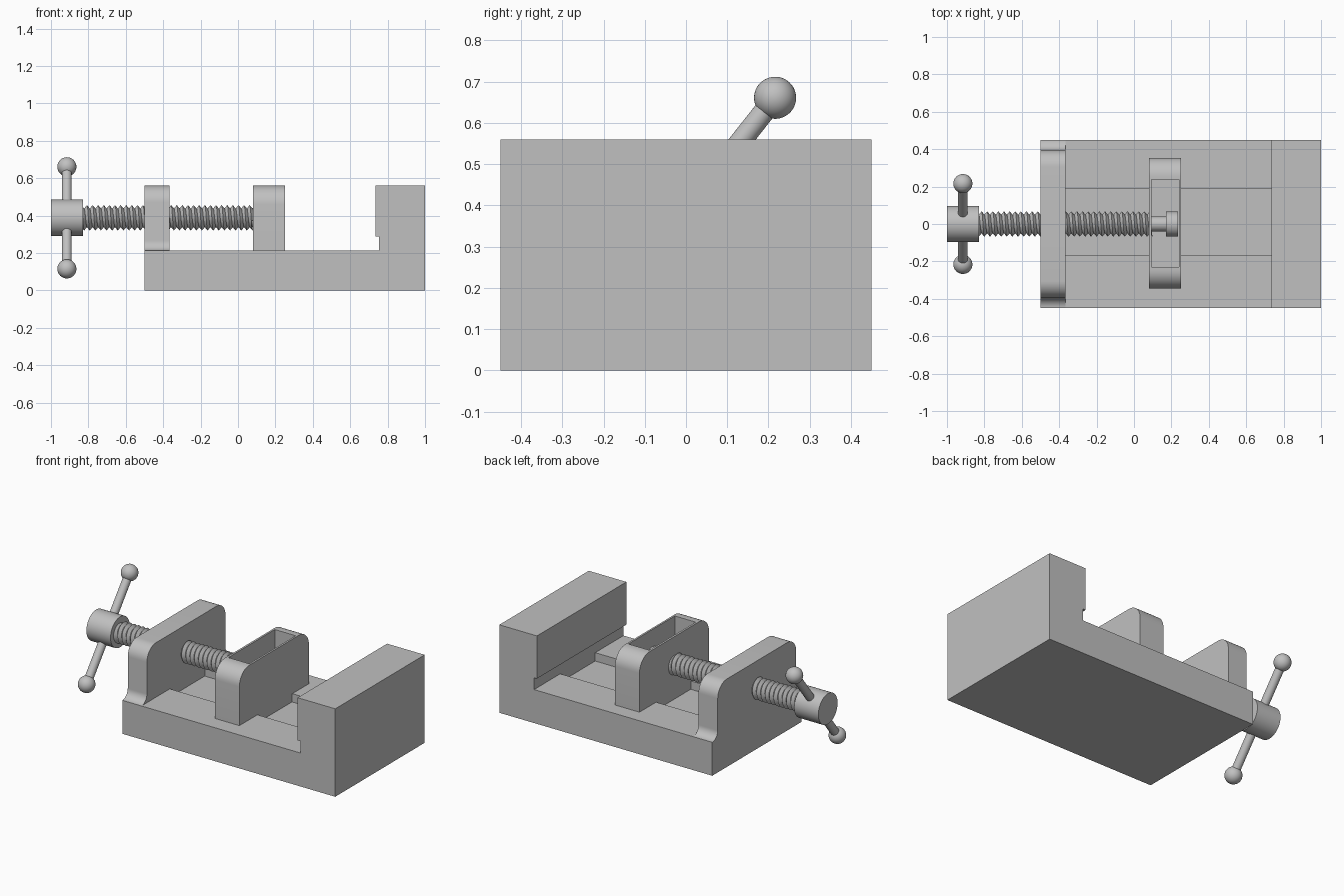
import bpy, bmesh
from math import sin, cos, pi, radians
from mathutils import Vector

cube = bpy.data.objects.get("Cube")
if cube:
    bpy.data.objects.remove(cube, do_unlink=True)

steel = bpy.data.materials.new("grey steel")
steel.use_nodes = True
GREY = (0.53, 0.53, 0.53, 1)
steel.diffuse_color = GREY
steel.node_tree.nodes["Principled BSDF"].inputs["Base Color"].default_value = GREY

AXIS_Z = 0.388   # height of the screw axis
DECK = 0.213     # top of the bed


def finish(obj, name, angle=30):
    obj.name = name
    obj.data.materials.clear()
    obj.data.materials.append(steel)
    bpy.ops.object.select_all(action='DESELECT')
    obj.select_set(True)
    bpy.context.view_layer.objects.active = obj
    bpy.ops.object.shade_smooth_by_angle(angle=radians(angle))
    return obj


def from_bmesh(bm, name, angle=30):
    bmesh.ops.recalc_face_normals(bm, faces=bm.faces)
    mesh = bpy.data.meshes.new(name)
    bm.to_mesh(mesh)
    bm.free()
    obj = bpy.data.objects.new(name, mesh)
    bpy.context.collection.objects.link(obj)
    return finish(obj, name, angle)


def prism(name, points, depth):
    """Extrude a closed outline of 3D points along a vector."""
    bm = bmesh.new()
    face = bm.faces.new([bm.verts.new(p) for p in points])
    new = bmesh.ops.extrude_face_region(bm, geom=[face])["geom"]
    bmesh.ops.translate(bm, vec=depth, verts=[v for v in new if isinstance(v, bmesh.types.BMVert)])
    return from_bmesh(bm, name)


def box(name, lo, hi):
    outline = [(lo[0], lo[1], lo[2]), (hi[0], lo[1], lo[2]),
               (hi[0], hi[1], lo[2]), (lo[0], hi[1], lo[2])]
    return prism(name, outline, (0, 0, hi[2] - lo[2]))


def cut(obj, cutter):
    mod = obj.modifiers.new("cut", 'BOOLEAN')
    mod.operation = 'DIFFERENCE'
    mod.solver = 'EXACT'
    mod.object = cutter
    bpy.context.view_layer.objects.active = obj
    bpy.ops.object.modifier_apply(modifier=mod.name)
    bpy.data.objects.remove(cutter, do_unlink=True)
    finish(obj, obj.name)


def rod(name, start, end, radius, sides=48):
    a, b = Vector(start), Vector(end)
    bpy.ops.mesh.primitive_cylinder_add(vertices=sides, radius=radius, depth=(b - a).length,
                                        location=(a + b) / 2)
    obj = bpy.context.object
    obj.rotation_euler = (b - a).to_track_quat('Z', 'Y').to_euler()
    return finish(obj, name)


def arc(cy, cz, r, a0, a1, n=10):
    steps = [radians(a0 + (a1 - a0) * i / n) for i in range(n + 1)]
    return [(cy + r * cos(t), cz + r * sin(t)) for t in steps]


def rounded_block(name, x0, x1, half, top, corner, flare=0.0, shift=0.0):
    """Upright block with rounded top corners and optional flared foot."""
    side = arc(half + flare, DECK + flare, flare, 270, 180) if flare else [(half, DECK)]
    side += arc(half - corner, top - corner, corner, 0, 90)
    outline = side + [(-y, z) for y, z in reversed(side)]
    return prism(name, [(x0, y + shift, z) for y, z in outline], (x1 - x0, 0, 0))


# Bed and fixed jaw with undercut, plus the guide slot
profile = [(-0.5, 0), (1, 0), (1, 0.56), (0.735, 0.56), (0.735, 0.288),
           (0.755, 0.288), (0.755, DECK), (-0.5, DECK)]
bed = prism("bed_and_fixed_jaw", [(x, -0.45, z) for x, z in profile], (0, 0.9, 0))
cut(bed, box("slot_cutter", (-0.365, -0.165, 0.16), (0.755, 0.187, 0.25)))

# Screw support with flared foot
rounded_block("screw_support", -0.5, -0.365, 0.395, 0.56, 0.09, flare=0.055)

# Sliding jaw with open pocket, and its guide tongue
jaw = rounded_block("sliding_jaw", 0.08, 0.252, 0.35, 0.56, 0.1, shift=0.004)
cut(jaw, box("pocket_cutter", (0.093, -0.23, 0.28), (0.24, 0.237, 0.7)))
box("jaw_tongue", (0.08, -0.163, 0.162), (0.252, 0.185, DECK + 0.002))


# Threaded screw as a helical strip of roots and crests
def thread(name, x0, x1, root, crest, pitch, seg=28):
    bm = bmesh.new()
    rows = []
    for i in range(int((x1 - x0) / pitch * seg)):
        t = 2 * pi * i / seg
        x = x0 + pitch * i / seg
        rows.append([bm.verts.new((x + dx, r * cos(t), AXIS_Z + r * sin(t)))
                     for r, dx in ((root, 0), (crest, pitch / 2))])
    for i in range(len(rows) - 1):
        (r0, c0), (r1, c1) = rows[i], rows[i + 1]
        bm.faces.new((r0, r1, c1, c0))
        if i + seg + 1 < len(rows):
            bm.faces.new((c0, c1, rows[i + seg + 1][0], rows[i + seg][0]))
    return from_bmesh(bm, name)


thread("screw_thread", -0.86, 0.088, 0.05, 0.068, 0.03)
rod("screw_core", (-0.86, 0, AXIS_Z), (0.09, 0, AXIS_Z), 0.05)
rod("screw_neck", (0.085, 0, AXIS_Z), (0.175, 0, AXIS_Z), 0.04)
rod("screw_end_flange", (0.17, 0, AXIS_Z), (0.235, 0, AXIS_Z), 0.066)

# Handle hub, crossbar and ball ends
rod("handle_hub", (-1, 0, AXIS_Z), (-0.83, 0, AXIS_Z), 0.097, 64)
ends = [(-0.915, s * 0.216, AXIS_Z + s * 0.273) for s in (1, -1)]
rod("handle_bar", ends[0], ends[1], 0.026)
for label, p in zip(("upper", "lower"), ends):
    bpy.ops.mesh.primitive_uv_sphere_add(segments=40, ring_count=24, radius=0.051, location=p)
    finish(bpy.context.object, label + "_handle_ball")
